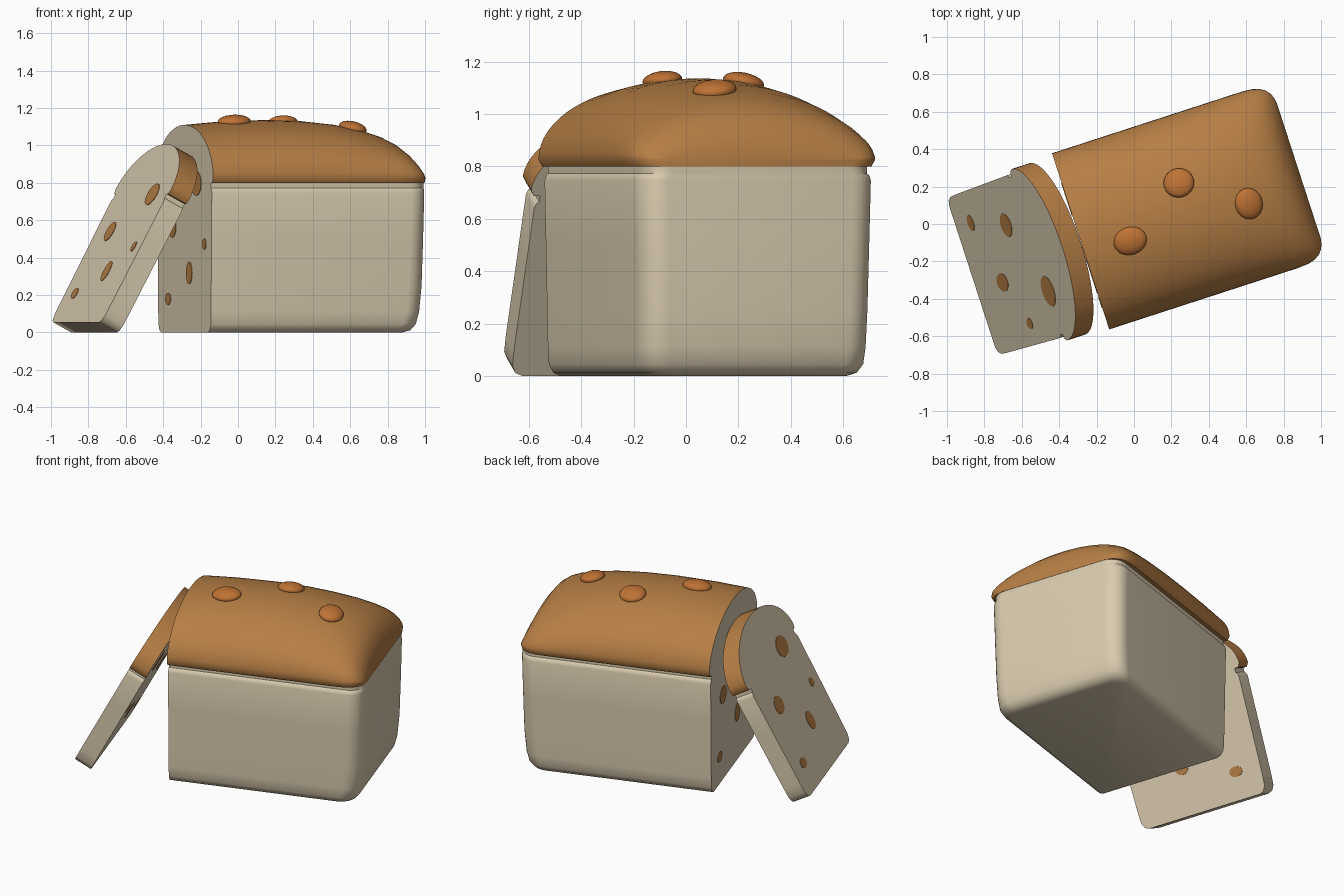
import bpy, bmesh, math
from mathutils import Matrix

if "Cube" in bpy.data.objects:
    bpy.data.objects.remove(bpy.data.objects["Cube"])


def material(name, rgb):
    m = bpy.data.materials.new(name)
    m.use_nodes = True
    m.diffuse_color = (*rgb, 1)
    m.node_tree.nodes["Principled BSDF"].inputs["Base Color"].default_value = (*rgb, 1)
    return m


CREAM = material("crumb cream", (0.70, 0.60, 0.43))
CRUST = material("crust brown", (0.47, 0.21, 0.06))
SEED = material("seed orange", (0.52, 0.17, 0.035))

CUT = -0.30          # position of the cut face along the loaf
BASE = 0.825         # widest level of the crust dome
LOAF = Matrix.Rotation(math.radians(18), 4, "Z")
SLICE = (LOAF @ Matrix.Translation((-0.91, 0, 0.054))
         @ Matrix.Rotation(math.radians(28), 4, "Y"))


def finish(name, bm, mats, matrix, angle=40):
    bmesh.ops.recalc_face_normals(bm, faces=bm.faces)
    mesh = bpy.data.meshes.new(name)
    bm.to_mesh(mesh)
    bm.free()
    for m in mats:
        mesh.materials.append(m)
    ob = bpy.data.objects.new(name, mesh)
    bpy.context.collection.objects.link(ob)
    ob.matrix_world = matrix
    bpy.ops.object.select_all(action="DESELECT")
    ob.select_set(True)
    bpy.context.view_layer.objects.active = ob
    bpy.ops.object.shade_smooth_by_angle(angle=math.radians(angle))
    return ob


def loft(rings):
    """Bridge closed rings of equal length and cap both ends."""
    bm = bmesh.new()
    rows = [[bm.verts.new(p) for p in ring] for ring in rings]
    n = len(rows[0])
    for a, b in zip(rows, rows[1:]):
        for i in range(n):
            j = (i + 1) % n
            bm.faces.new((a[i], a[j], b[j], b[i]))
    bm.faces.new(rows[0])
    bm.faces.new(rows[-1])
    return bm


# Body layers: height, half width, far end
LAYERS = [(0, 0.405, 0.82), (0.012, 0.435, 0.855), (0.045, 0.453, 0.88),
          (0.11, 0.457, 0.897), (0.25, 0.46, 0.91), (0.50, 0.465, 0.917),
          (0.745, 0.47, 0.922), (0.765, 0.464, 0.922), (0.773, 0.454, 0.922),
          (0.80, 0.454, 0.924)]


def outline(z, w, end, r=0.10):
    corner = [(end - r + r * math.sin(t), w - r + r * math.cos(t))
              for t in (math.pi / 2 * i / 8 for i in range(9))]
    half = [(CUT, w)] + corner
    return [(x, y, z) for x, y in half] + [(x, -y, z) for x, y in reversed(half)]


finish("loaf_body", loft([outline(*l) for l in LAYERS]), [CREAM], LOAF)


# Crust dome section, from one side over the top to the other
def dome(w, top, steps=32):
    arc = [(w * math.cos(math.pi * i / steps),
            BASE + (top - BASE) * math.sin(math.pi * i / steps))
           for i in range(steps + 1)]
    return [(w - 0.015, 0.80)] + arc + [(0.015 - w, 0.80)]


# Crust stations: along the loaf, half width, top height
STATIONS = [(CUT, 0.495, 1.11), (-0.1, 0.495, 1.128), (0.15, 0.495, 1.136),
            (0.35, 0.495, 1.13), (0.52, 0.495, 1.112), (0.66, 0.495, 1.085),
            (0.76, 0.495, 1.052), (0.82, 0.491, 1.02), (0.86, 0.48, 0.985),
            (0.89, 0.461, 0.945), (0.91, 0.436, 0.90), (0.92, 0.412, 0.865),
            (0.926, 0.38, 0.83)]
bm = loft([[(u, y, z) for y, z in dome(w, top)] for u, w, top in STATIONS])
bm.normal_update()
for f in bm.faces:
    # the cut end shows the crumb
    f.material_index = 0 if all(v.co.x < CUT + 0.001 for v in f.verts) else 1
finish("loaf_crust", bm, [CREAM, CRUST], LOAF)

# Leaning slice: the same section, slightly smaller
K, THICK = 0.973, 0.115
side = [(w, z) for z, w, _ in LAYERS]
section = ([(-w, z) for w, z in reversed(side)] + side
           + dome(0.495, 1.11))
bm = loft([[(x, y * K, z * K) for y, z in section] for x in (0, THICK)])
for f in bm.faces:
    is_rim = len(f.verts) == 4
    f.material_index = int(is_rim and f.calc_center_median().z > 0.799 * K)
finish("slice", bm, [CREAM, CRUST], SLICE)

# Crumb holes: sideways, height, half width, half height
HOLES = [(-0.20, 0.775, 0.085, 0.065), (-0.334, 0.46, 0.03, 0.03),
         (-0.08, 0.31, 0.05, 0.06), (0.205, 0.55, 0.065, 0.057),
         (0.275, 0.175, 0.045, 0.032)]


def holes(name, depth, x, scale, matrix):
    bm = bmesh.new()
    for y, z, ry, rz in HOLES:
        place = (Matrix.Translation((x, y * scale, z * scale))
                 @ Matrix.Diagonal((1, ry, rz, 1))
                 @ Matrix.Rotation(math.pi / 2, 4, "Y"))
        bmesh.ops.create_cone(bm, cap_ends=True, segments=16, radius1=1,
                              radius2=1, depth=depth, matrix=place)
    finish(name, bm, [CRUST], matrix)


holes("slice_holes", THICK + 0.006, THICK / 2, 1, SLICE)
holes("loaf_holes", 0.006, CUT, 1 / K, LOAF)

# Seeds on the crust: position, half sizes, roll, pitch
SEEDS = [((-0.047, -0.08, 1.128), (0.09, 0.075), 0.1, -0.05),
         ((0.296, 0.135, 1.122), (0.082, 0.08), -0.2, 0.03),
         ((0.618, -0.086, 1.093), (0.075, 0.085), 0.12, 0.2)]
for i, (pos, (rx, ry), roll, pitch) in enumerate(SEEDS):
    bm = bmesh.new()
    bmesh.ops.create_icosphere(bm, subdivisions=3, radius=1)
    place = (LOAF @ Matrix.Translation(pos) @ Matrix.Rotation(roll, 4, "X")
             @ Matrix.Rotation(pitch, 4, "Y"))
    bm.transform(Matrix.Diagonal((rx, ry, 0.036, 1)))
    finish(f"crust_seed_{i + 1}", bm, [SEED], place, 60)
